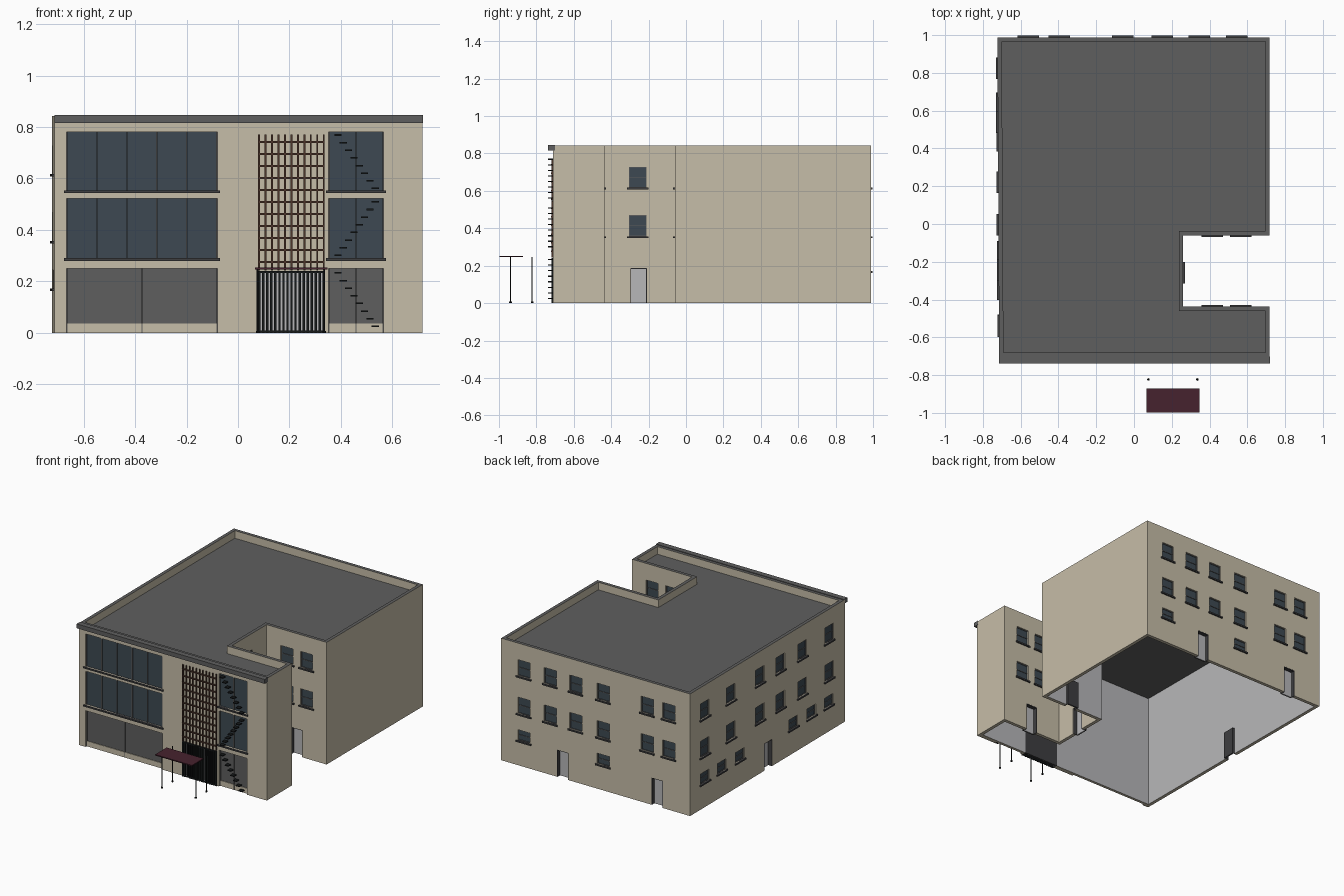
import bpy, bmesh
from mathutils import Matrix, Vector

if "Cube" in bpy.data.objects:
    bpy.data.objects.remove(bpy.data.objects["Cube"], do_unlink=True)


# --- materials -----------------------------------------------------------
def material(name, *rgb):
    lin = [((c / 255 + 0.055) / 1.055) ** 2.4 for c in rgb] + [1]
    m = bpy.data.materials.new(name)
    m.use_nodes = True
    m.diffuse_color = lin
    m.node_tree.nodes["Principled BSDF"].inputs["Base Color"].default_value = lin
    return m


BEIGE = material("beige_render", 198, 189, 168)
GREY = material("dark_grey", 95, 95, 95)
PALE = material("pale_grey", 183, 183, 185)
GLASS = material("blue_glass", 61, 73, 82)
TRIM = material("charcoal_trim", 62, 62, 64)
BLACK = material("black_metal", 22, 25, 26)
BROWN = material("brown_wood", 76, 53, 43)
MAROON = material("maroon_awning", 70, 34, 46)

# --- part collector: each named part gathers boxes in one mesh ------------
parts = {}


def part(name, mat):
    return parts.setdefault(name, (bmesh.new(), mat))[0]


def box(bm, frame, u, n, z):
    """Box in a wall frame: u along the wall, n outwards, z up."""
    lo, hi = zip(u, n, z)
    lo, hi = Vector(lo), Vector(hi)
    m = Matrix.Translation((lo + hi) / 2) @ Matrix.Diagonal((*(hi - lo), 1))
    bmesh.ops.create_cube(bm, size=1, matrix=frame @ m)


def finish(name, bm, mats):
    bmesh.ops.recalc_face_normals(bm, faces=bm.faces)
    me = bpy.data.meshes.new(name)
    bm.to_mesh(me)
    bm.free()
    for m in mats:
        me.materials.append(m)
    ob = bpy.data.objects.new(name, me)
    bpy.context.scene.collection.objects.link(ob)
    return ob


# --- footprint ------------------------------------------------------------
R, L0, L1, FRONT, BACK = 0.718, -0.714, -0.723, -0.711, 0.988
NX, NS, NN = 0.26, -0.437, -0.06        # courtyard notch
T, FT = 0.023, 0.031                    # wall thickness
H, ROOF = 0.842, 0.79

outer = [(L0, FRONT), (R, FRONT), (R, NS), (NX, NS), (NX, NN), (R, NN), (R, BACK), (L1, BACK)]
inner = [(L0 + T, FRONT + FT), (R - T, FRONT + FT), (R - T, NS - T), (NX - T, NS - T),
         (NX - T, NN + T), (R - T, NN + T), (R - T, BACK - T), (L1 + T, BACK - T)]


def wall_frame(origin, normal):
    n = Vector((*normal, 0))
    a = Vector((abs(n.y), abs(n.x), 0))
    m = Matrix((a, n, (0, 0, 1))).transposed().to_4x4()
    return Matrix.Translation((*origin, 0)) @ m


front = wall_frame((0, FRONT), (0, -1))
back = wall_frame((0, BACK), (0, 1))
court_west = wall_frame((NX, 0), (1, 0))
court_north = wall_frame((0, NN), (0, -1))
court_south = wall_frame((0, NS), (0, 1))


def left_at(y):
    return wall_frame((L0 + (L1 - L0) * (y - FRONT) / (BACK - FRONT), 0), (-1, 0))


cutter_bm = bmesh.new()


# --- repeated elements ----------------------------------------------------
def sill(frame, u0, u1, z):
    box(part("window_sills", TRIM), frame, (u0 - 0.01, u1 + 0.01), (-0.01, 0.009), (z - 0.01, z))


def window(frame, c, z0, z1, w=0.094):
    u0, u1 = c - w / 2, c + w / 2
    box(cutter_bm, frame, (u0, u1), (-0.012, 0.05), (z0, z1))
    box(part("window_glass", GLASS), frame, (u0, u1), (-0.016, -0.01), (z0, z1))
    fr = part("window_frames", GREY)
    mid, n = (z0 + z1) / 2, (-0.014, -0.006)
    for z in (z0, mid - 0.002, z1 - 0.004):
        box(fr, frame, (u0, u1), n, (z, z + 0.004))
    for u in (u0, u1 - 0.004):
        box(fr, frame, (u, u + 0.004), n, (z0, z1))
    sill(frame, u0, u1, z0)


def upper_windows(frame, c):
    window(frame, c, 0.617, 0.728)
    window(frame, c, 0.357, 0.47)


def small_window(frame, c):
    window(frame, c, 0.172, 0.245)


def door(frame, c, w=0.088, h=0.187, depth=0.03):
    u0, u1 = c - w / 2, c + w / 2
    box(cutter_bm, frame, (u0, u1), (-0.06, 0.05), (-0.05, h))
    jamb = part("door_frames", TRIM)
    for u in (u0, u1 - 0.004):
        box(jamb, frame, (u, u + 0.004), (-depth - 0.008, -0.001), (0, h))
    box(jamb, frame, (u0, u1), (-depth - 0.008, -0.001), (h - 0.004, h))
    box(jamb, frame, (u0, u1), (-depth - 0.008, -depth - 0.003), (0, h))
    box(part("door_panels", PALE), frame, (u0 + 0.004, u1 - 0.004),
        (-depth - 0.003, -depth + 0.002), (0, h - 0.004))


# --- back, left and courtyard openings ------------------------------------
for x in (0.545, 0.345, 0.15, -0.06, -0.395, -0.56):
    upper_windows(back, x)
for x in (0.545, -0.06):
    small_window(back, x)
for x in (0.248, -0.472):
    door(back, x)

for y in (0.825, 0.54, 0.22, -0.005, -0.245, -0.54):
    upper_windows(left_at(y), y)
for y in (0.825, 0.64, 0.44, -0.146, -0.345, -0.535):
    small_window(left_at(y), y)
door(left_at(0.13), 0.13)

upper_windows(court_west, -0.258)
door(court_west, -0.253)
for wall in (court_north, court_south):
    for x in (0.415, 0.565):
        upper_windows(wall, x)
    door(wall, 0.49)

# --- front glazing: two upper bands and shopfronts ------------------------
for u0, u1, panes, shop_panes in ((-0.667, -0.08, 5, 2), (0.352, 0.566, 2, 2)):
    for z0, z1 in ((0.553, 0.78), (0.29, 0.522)):
        box(cutter_bm, front, (u0, u1), (-0.014, 0.05), (z0, z1))
        box(part("front_glass", GLASS), front, (u0, u1), (-0.018, -0.012), (z0, z1))
        for i in range(panes + 1):
            u = u0 + (u1 - u0 - 0.005) * i / panes
            box(part("front_mullions", GREY), front, (u, u + 0.005), (-0.016, -0.006), (z0, z1))
        sill(front, u0, u1, z0)
    box(cutter_bm, front, (u0, u1), (-0.02, 0.05), (-0.05, 0.25))
    box(part("shopfront_panels", GREY), front, (u0, u1), (-0.024, -0.016), (0.035, 0.25))
    box(part("shopfront_bases", BEIGE), front, (u0, u1), (-0.024, -0.012), (0, 0.037))
    for i in range(shop_panes + 1):
        u = u0 + (u1 - u0 - 0.004) * i / shop_panes
        box(part("shopfront_mullions", GREY), front, (u, u + 0.004), (-0.02, -0.01), (0, 0.25))

# --- entrance with barred gate and timber trellis above -------------------
door(front, 0.208, w=0.262, h=0.24, depth=0.025)
gate = part("entrance_gate", BLACK)
for i in range(17):
    u = 0.078 + 0.0157 * i
    box(gate, front, (u, u + 0.009), (0, 0.009), (0, 0.24))
for z in (0.002, 0.232):
    box(gate, front, (0.078, 0.338), (0.001, 0.008), (z, z + 0.008))

trellis = part("timber_trellis", BROWN)
for i in range(11):
    u = 0.078 + 0.0252 * i
    box(trellis, front, (u, u + 0.007), (0.001, 0.008), (0.243, 0.77))
for i in range(11):
    z = 0.272 + 0.0465 * i
    box(trellis, front, (0.078, 0.337), (0.004, 0.012), (z, z + 0.008))

# --- zigzag stair treads --------------------------------------------------
treads = part("stair_treads", BLACK)
for top, direction in ((0.772, 1), (0.512, -1), (0.236, 1)):
    for i in range(8):
        u = 0.461 + direction * (i - 3.5) * 0.0207
        z = top - 0.0297 * i
        box(treads, front, (u - 0.014, u + 0.014), (0, 0.028), (z - 0.006, z))

# --- entrance awning and its posts ----------------------------------------
flat = Matrix.Identity(4)
box(part("awning", MAROON), flat, (0.066, 0.347), (-0.998, -0.872), (0.246, 0.253))
posts = part("awning_posts", BLACK)
for x in (0.076, 0.335):
    for y in (-0.938, -0.823):
        for r, h in ((0.0035, 0.246), (0.007, 0.008)):
            bmesh.ops.create_cone(posts, cap_ends=True, segments=8, radius1=r, radius2=r,
                                  depth=h, matrix=Matrix.Translation((x, y, h / 2)))

# --- cornice along the front ----------------------------------------------
box(part("front_cornice", GREY), flat, (L0, R + 0.002), (-0.738, FRONT + 0.01), (0.816, 0.846))

# --- roof deck ------------------------------------------------------------
bm = bmesh.new()
face = bm.faces.new([bm.verts.new((x, y, ROOF - 0.008)) for x, y in inner])
new = bmesh.ops.extrude_face_region(bm, geom=[face])["geom"]
bmesh.ops.translate(bm, vec=(0, 0, 0.008), verts=[v for v in new if isinstance(v, bmesh.types.BMVert)])
finish("roof_deck", bm, [GREY])

# --- walls: hollow ring, pale inside, grey coping -------------------------
bm = bmesh.new()
levels = (0, ROOF, H)
rings = [[[bm.verts.new((x, y, z)) for x, y in loop] for loop in (outer, inner)] for z in levels]
for i in range(len(outer)):
    j = (i + 1) % len(outer)
    for k in (0, 1):
        for side in (0, 1):
            a, b = rings[k][side], rings[k + 1][side]
            f = bm.faces.new((a[i], a[j], b[j], b[i]))
            f.material_index = 1 if side == 1 and k == 0 else 0
    for ring, index in ((rings[0], 0), (rings[2], 2)):
        f = bm.faces.new((ring[0][i], ring[0][j], ring[1][j], ring[1][i]))
        f.material_index = index
walls = finish("walls", bm, [BEIGE, PALE, GREY])

cutter = finish("opening_cutter", cutter_bm, [BEIGE])
cutter.hide_render = True
mod = walls.modifiers.new("openings", "BOOLEAN")
mod.operation, mod.solver, mod.object = "DIFFERENCE", "EXACT", cutter
bpy.context.view_layer.objects.active = walls
bpy.ops.object.modifier_apply(modifier=mod.name)
bpy.data.objects.remove(cutter, do_unlink=True)

for name, (bm, mat) in parts.items():
    finish(name, bm, [mat])
